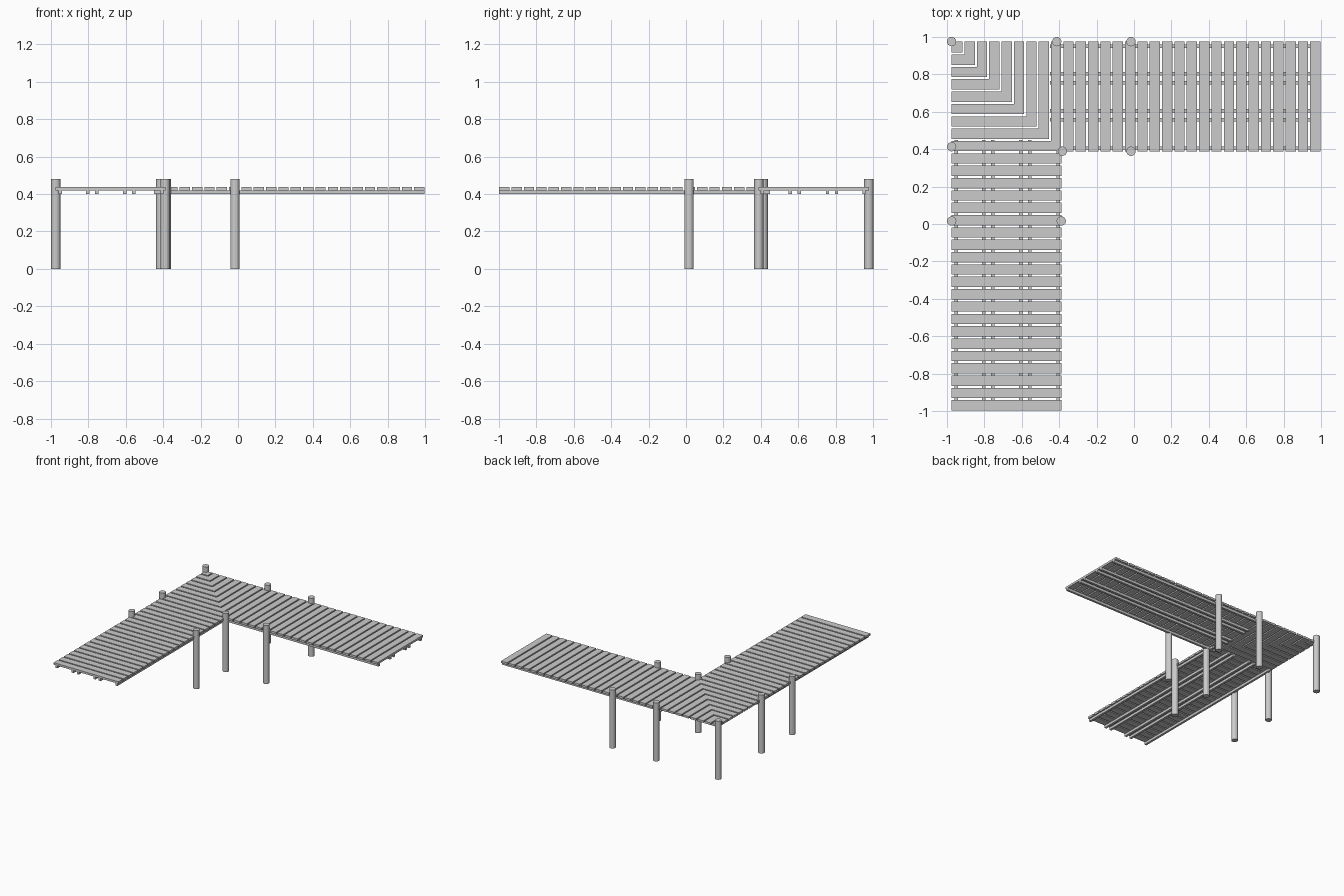
import bpy, bmesh

if "Cube" in bpy.data.objects:
    bpy.data.objects.remove(bpy.data.objects["Cube"])

PITCH, WIDTH = 0.066, 0.055      # plank spacing and plank width
OUT, INNER = 0.976, 0.387        # outer and inner edge of each walkway
Z0, Z1, Z2 = 0.40, 0.42, 0.437   # joist bottom, plank bottom, plank top


def mirror(points):
    # reflect across the mitre line y = -x
    return [(-y, -x) for x, y in points]


def add_prism(bm, points, low, high):
    bottom = bm.verts.new
    a = [bottom((x, y, low)) for x, y in points]
    b = [bottom((x, y, high)) for x, y in points]
    n = len(points)
    bm.faces.new(a)
    bm.faces.new(b)
    for i in range(n):
        j = (i + 1) % n
        bm.faces.new((a[i], a[j], b[j], b[i]))


def make_object(name, outlines, low, high):
    bm = bmesh.new()
    for points in outlines:
        add_prism(bm, points, low, high)
    bmesh.ops.recalc_face_normals(bm, faces=bm.faces[:])
    mesh = bpy.data.meshes.new(name)
    bm.to_mesh(mesh)
    bm.free()
    bpy.context.collection.objects.link(bpy.data.objects.new(name, mesh))


def rect(x0, x1, y0, y1):
    return [(x0, y0), (x1, y0), (x1, y1), (x0, y1)]


# straight walkway planks
planks = []
for k in range(21):
    x = 0.942 - PITCH * k
    planks.append(rect(x, x + WIDTH, INNER, OUT))

# mitred corner boards
corner = []
for k in range(9):
    a = -0.444 - PITCH * k
    b = a + WIDTH
    corner.append([(a, -a), (b, -b), (b, OUT), (a, OUT)])

# joists under the walkway, stopping at the corner
joists = [rect(-0.448, 0.998, y - 0.009, y + 0.009)
          for y in (0.406, 0.557, 0.605, 0.755, 0.803, 0.95)]

for side, f in (("right", list), ("front", mirror)):
    make_object(side + "_planks", [f(p) for p in planks], Z1, Z2)
    make_object(side + "_corner_boards", [f(p) for p in corner], Z1, Z2)
    make_object(side + "_joists", [f(p) for p in joists], Z0, Z1)

# round posts
side_posts = [(-0.413, 0.975), (-0.016, 0.975), (-0.016, 0.389)]
posts = side_posts + mirror(side_posts) + [(-0.975, 0.975), (-0.383, 0.389)]
for x, y in posts:
    bpy.ops.mesh.primitive_cylinder_add(vertices=16, radius=0.025, depth=0.48,
                                        location=(x, y, 0.24))
    bpy.context.object.name = "post"
